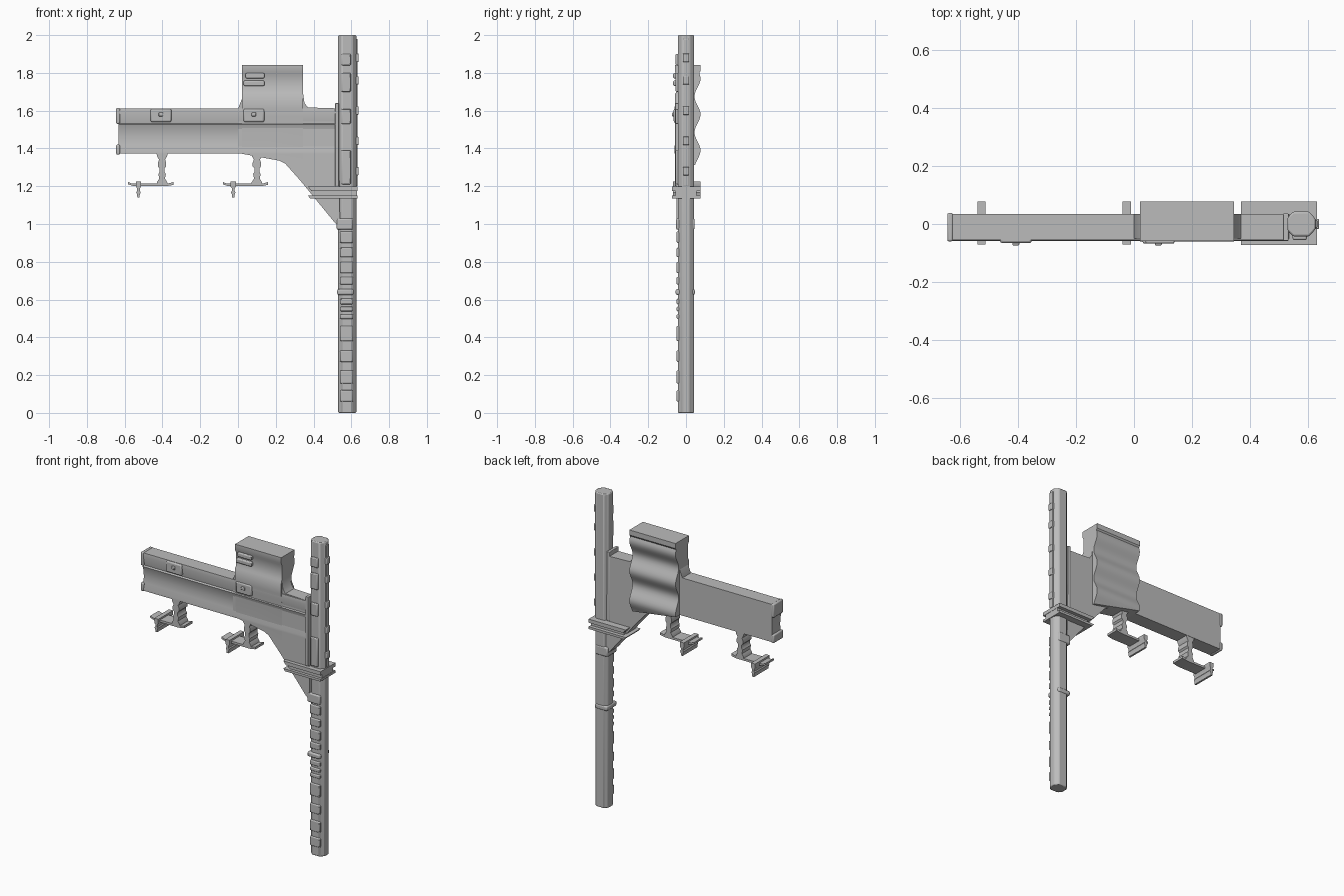
import bpy, bmesh, math
from mathutils import Vector

if "Cube" in bpy.data.objects:
    bpy.data.objects.remove(bpy.data.objects["Cube"])

grey = bpy.data.materials.new("plain_grey")
grey.use_nodes = True
grey.diffuse_color = (0.5, 0.5, 0.5, 1)
grey.node_tree.nodes["Principled BSDF"].inputs["Base Color"].default_value = (0.5, 0.5, 0.5, 1)


def finish(name, bm, bevel=0.0):
    bmesh.ops.recalc_face_normals(bm, faces=bm.faces)
    mesh = bpy.data.meshes.new(name)
    bm.to_mesh(mesh)
    bm.free()
    mesh.materials.append(grey)
    ob = bpy.data.objects.new(name, mesh)
    bpy.context.collection.objects.link(ob)
    if bevel:
        mod = ob.modifiers.new("soft_edges", "BEVEL")
        mod.width, mod.segments = bevel, 2
    bpy.ops.object.select_all(action="DESELECT")
    ob.select_set(True)
    bpy.context.view_layer.objects.active = ob
    bpy.ops.object.shade_smooth_by_angle(angle=math.radians(35))
    return ob


def prism(name, profile, axis, lo, hi, bevel=0.0, cut=None):
    """Extrude a flat profile along x, y or z; cut is an optional (point, normal) to trim by."""
    bm = bmesh.new()
    place = {"x": lambda a, b, t: (t, a, b), "y": lambda a, b, t: (a, t, b),
             "z": lambda a, b, t: (a, b, t)}[axis]
    rings = [[bm.verts.new(place(a, b, t)) for a, b in profile] for t in (lo, hi)]
    for ring in rings:
        bm.faces.new(ring)
    for i in range(len(profile)):
        j = (i + 1) % len(profile)
        bm.faces.new((rings[0][i], rings[0][j], rings[1][j], rings[1][i]))
    if cut:
        res = bmesh.ops.bisect_plane(bm, geom=bm.verts[:] + bm.edges[:] + bm.faces[:],
                                     plane_co=cut[0], plane_no=cut[1], clear_outer=True)
        edges = [e for e in res["geom_cut"] if isinstance(e, bmesh.types.BMEdge)]
        bmesh.ops.holes_fill(bm, edges=edges)
    return finish(name, bm, bevel)


def box(name, x, y, z, bevel=0.0):
    return prism(name, [(x[0], y[0]), (x[1], y[0]), (x[1], y[1]), (x[0], y[1])], "z", *z, bevel)


def wave(z0, z1, base, amp, crest, pitch, n=36):
    """Points of a rippled edge from z0 to z1."""
    zs = [z0 + (z1 - z0) * i / n for i in range(n + 1)]
    return [(base + amp * math.cos(2 * math.pi * (z - crest) / pitch), z) for z in zs]


# Upright post with a narrow rail down its outer side
post = [(0.53, -0.022), (0.55, -0.043), (0.605, -0.043), (0.627, -0.018),
        (0.627, 0.018), (0.605, 0.043), (0.55, 0.043), (0.53, 0.022)]
prism("post", post, "z", 0, 2, 0.006)
box("post_rail", (0.62, 0.633), (-0.014, 0.014), (1.2, 1.98), 0.003)
for i, z in enumerate((1.28, 1.44, 1.6, 1.76, 1.88)):
    box(f"rail_tooth_{i}", (0.62, 0.639), (-0.017, 0.017), (z - 0.022, z + 0.022), 0.004)

# Raised plates on the post front
for i, (z, h) in enumerate(((1.87, 0.03), (1.75, 0.05), (1.57, 0.04), (1.3, 0.09))):
    box(f"post_plate_{i}", (0.548, 0.597), (-0.055, -0.03), (z - h, z + h), 0.005)
for i, (z, h) in enumerate(((0.09, 0.03), (0.19, 0.035), (0.3, 0.03), (0.42, 0.04),
                            (0.51, 0.012), (0.55, 0.012), (0.59, 0.015), (0.7, 0.02),
                            (0.77, 0.03), (0.85, 0.025), (0.93, 0.03))):
    box(f"grip_ridge_{i}", (0.54, 0.61), (-0.05, -0.02), (z - h, z + h), 0.006)
box("post_knuckle", (0.525, 0.612), (-0.055, 0.047), (0.625, 0.655), 0.008)
box("post_ferrule", (0.522, 0.61), (-0.052, 0.046), (0.97, 1.03), 0.008)

# Long arm with a stepped, hollowed front
arm = [(0.035, 1.372), (0.035, 1.612), (-0.055, 1.612), (-0.058, 1.59), (-0.048, 1.532),
       (-0.058, 1.526), (-0.049, 1.50), (-0.045, 1.46), (-0.048, 1.42), (-0.056, 1.385),
       (-0.056, 1.372)]
prism("arm", arm, "x", -0.632, 0.525)
for name, z in (("upper_end_lip", (1.53, 1.615)), ("lower_end_lip", (1.368, 1.42))):
    box(name, (-0.645, -0.625), (-0.06, 0.038), z, 0.006)

# Web filling the shoulder and the slanted brace under it
web = [(0.0, 1.61), (0.02, 1.66), (0.345, 1.69), (0.352, 1.64), (0.37, 1.617), (0.53, 1.612),
       (0.54, 0.98), (0.51, 1.01), (0.42, 1.12), (0.33, 1.23), (0.25, 1.32), (0.21, 1.34),
       (0.17, 1.375), (0.0, 1.375)]
prism("shoulder_web", web, "y", -0.05, 0.035)
box("junction_strip", (0.514, 0.534), (-0.058, 0.036), (1.2, 1.64), 0.003)

# Tall housing with a rippled back and a trimmed lower edge
front = [(-0.052, 1.55), (-0.06, 1.61), (-0.057, 1.69), (-0.05, 1.70), (-0.05, 1.79),
         (-0.058, 1.805), (-0.058, 1.842)]
back = [(0.077, 1.842), (0.077, 1.81)] + wave(1.80, 1.27, 0.061, 0.016, 1.77, 0.19)
edge = Vector((0.325, 0, -0.06))
prism("housing", front + back + [(-0.05, 1.27)], "x", 0.02, 0.345,
      cut=(Vector((0.02, 0, 1.372)), Vector((edge.z, 0, -edge.x))))
for i, z in enumerate((1.745, 1.785)):
    box(f"housing_lug_{i}", (0.03 + 0.01 * i, 0.14), (-0.068, -0.045), (z - 0.014, z + 0.014), 0.006)

# Fixing blocks on the arm front
for name, x in (("outer_block", -0.408), ("inner_block", 0.084)):
    box(name, (x - 0.055, x + 0.055), (-0.066, -0.04), (1.54, 1.61), 0.008)
    box(name + "_stud", (x - 0.012, x + 0.012), (-0.074, -0.06), (1.57, 1.59), 0.004)

# Two flanges clamping the brace to the post
for name, z in (("lower_flange", (1.135, 1.15)), ("upper_flange", (1.175, 1.198))):
    prism(name, [(0.37, z[1]), (0.632, z[1]), (0.632, z[0]), (0.37 + (z[1] - z[0]) * 0.8, z[0])],
          "y", -0.073, 0.078)
box("flange_core", (0.4, 0.63), (-0.055, 0.055), (1.14, 1.19))

# Two hanging brackets: ribbed stem, foot plate, crossbar
half = [(0.03, 1.38), (0.027, 1.36), (0.016, 1.34), (0.022, 1.325), (0.022, 1.305),
        (0.013, 1.295), (0.013, 1.275), (0.02, 1.265), (0.015, 1.24), (0.028, 1.22), (0.028, 1.205)]
for side, x in (("outer", -0.402), ("inner", 0.1)):
    stem = [(x + w, z) for w, z in half] + [(x - w, z) for w, z in reversed(half)]
    prism(side + "_stem", stem, "y", -0.052, 0.033)
    foot = [(x - 0.18, 1.222), (x - 0.16, 1.214), (x + 0.03, 1.214), (x + 0.06, 1.222),
            (x + 0.06, 1.207), (x + 0.02, 1.2), (x - 0.15, 1.2), (x - 0.18, 1.21)]
    prism(side + "_foot", foot, "y", -0.052, 0.033)
    k = x - 0.125
    bar = [(0.014, 1.225), (0.014, 1.198), (0.007, 1.188), (0.007, 1.175),
           (0.012, 1.168), (0.007, 1.155), (0.006, 1.14)]
    prism(side + "_crossbar", [(k + w, z) for w, z in bar] + [(k - w, z) for w, z in reversed(bar)],
          "y", -0.07, 0.078)
